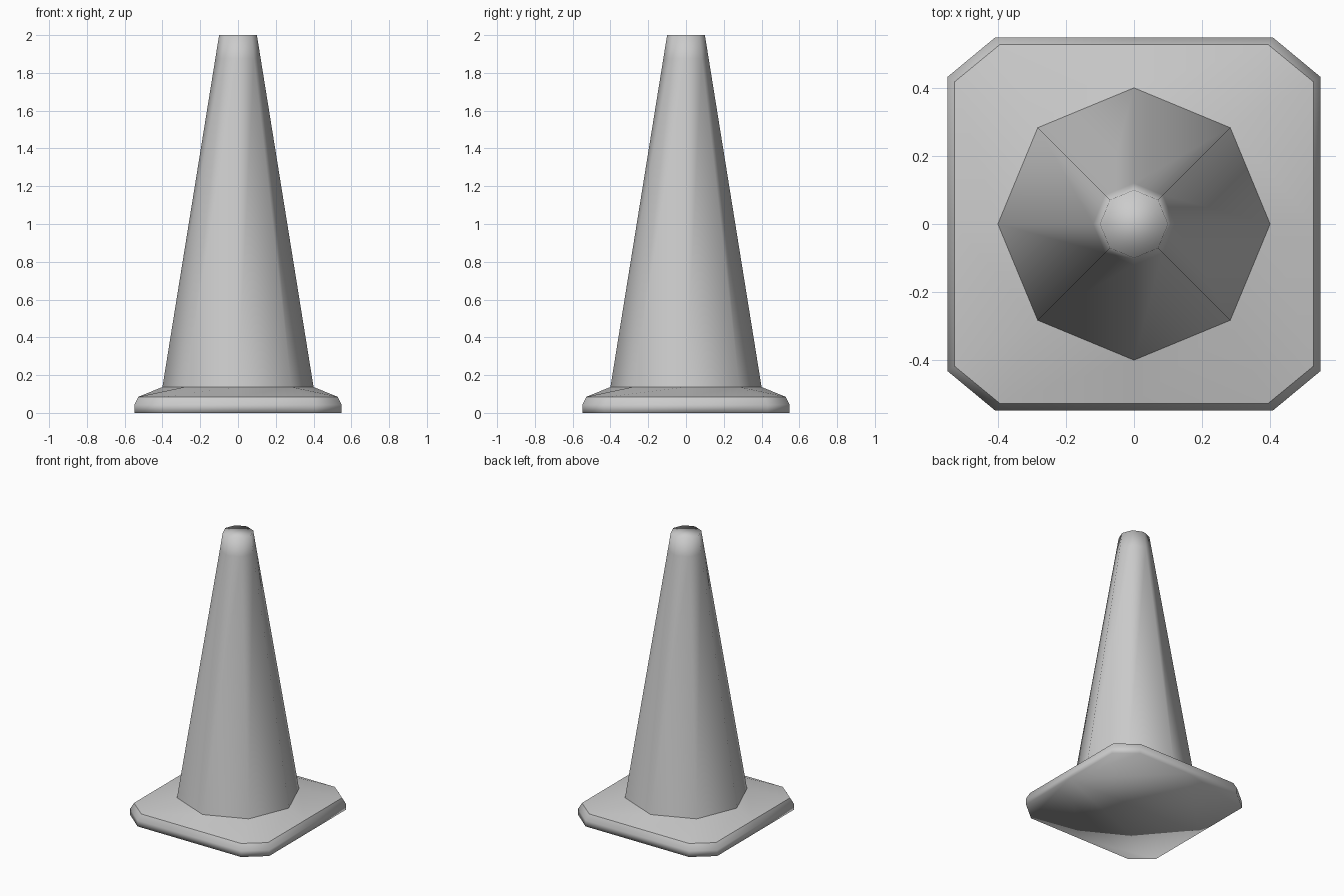
import bpy, bmesh
from math import cos, sin, pi

if "Cube" in bpy.data.objects:
    bpy.data.objects.remove(bpy.data.objects["Cube"])


def add_object(name, bm):
    bmesh.ops.recalc_face_normals(bm, faces=bm.faces)
    for f in bm.faces:
        f.smooth = True
    me = bpy.data.meshes.new(name)
    bm.to_mesh(me)
    bm.free()
    ob = bpy.data.objects.new(name, me)
    bpy.context.collection.objects.link(ob)
    return ob


def octagon(bm, r, z):
    return [bm.verts.new((r * cos(i * pi / 4), r * sin(i * pi / 4), z)) for i in range(8)]


def plate_ring(bm, half, cx, cy, z):
    # chamfered square with side midpoints, starting at +x, counter-clockwise
    pts = [(half, 0), (half, cy), (cx, half), (0, half), (-cx, half), (-half, cy),
           (-half, 0), (-half, -cy), (-cx, -half), (0, -half), (cx, -half), (half, -cy)]
    return [bm.verts.new((x, y, z)) for x, y in pts]


def bridge(bm, a, b):
    n = len(a)
    for i in range(n):
        j = (i + 1) % n
        bm.faces.new((a[i], a[j], b[j], b[i]))


# Octagonal tapered body with a short band under the flat top
bm = bmesh.new()
rings = [octagon(bm, r, z) for r, z in ((0.4, 0.137), (0.12, 1.876), (0.1, 2.0))]
for lo, hi in zip(rings, rings[1:]):
    bridge(bm, lo, hi)
bm.faces.new(rings[-1])
add_object("cone_body", bm)

# Chamfered square base plate, sloping up to the foot of the cone
bm = bmesh.new()
low = plate_ring(bm, 0.548, 0.408, 0.432, 0.0)
mid = plate_ring(bm, 0.548, 0.408, 0.432, 0.043)
top = plate_ring(bm, 0.528, 0.393, 0.417, 0.085)
foot = octagon(bm, 0.4, 0.137)
bm.faces.new(low[::-1])
bridge(bm, low, mid)
bridge(bm, mid, top)
for k in range(4):
    m, c1, c2, m2 = (top[(3 * k + i) % 12] for i in range(4))
    a, d, a2 = (foot[(2 * k + i) % 8] for i in range(3))
    bm.faces.new((m, c1, d, a))
    bm.faces.new((c1, c2, d))
    bm.faces.new((c2, m2, a2, d))
for i in range(12):
    bm.edges.get((top[i], top[(i + 1) % 12])).smooth = False
add_object("base_plate", bm)
